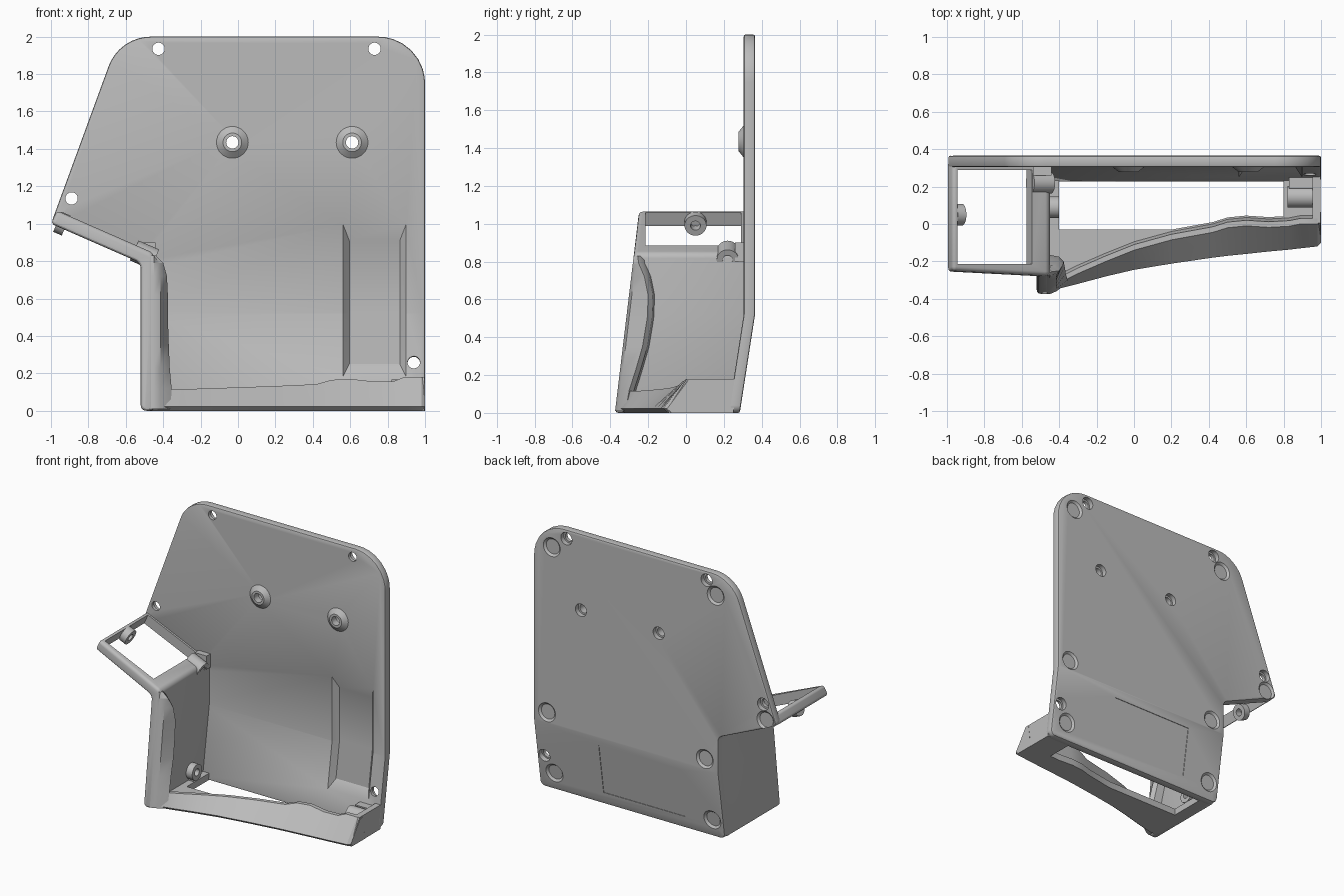
import bpy, bmesh, math
from mathutils import Vector

cube = bpy.data.objects.get("Cube")
if cube:
    bpy.data.objects.remove(cube)

grey = bpy.data.materials.new("plain_grey")
grey.use_nodes = True
grey.diffuse_color = (0.5, 0.5, 0.5, 1)
grey.node_tree.nodes["Principled BSDF"].inputs["Base Color"].default_value = (0.5, 0.5, 0.5, 1)

BEND = 0.52      # height where the back panel folds forward
TILT = 0.155
FRONT, BACK = 0.305, 0.365


def bend(z):
    return max(0, BEND - z) * TILT


def finish(name, bm):
    bmesh.ops.remove_doubles(bm, verts=bm.verts, dist=1e-5)
    bmesh.ops.recalc_face_normals(bm, faces=bm.faces)
    mesh = bpy.data.meshes.new(name)
    bm.to_mesh(mesh)
    bm.free()
    mesh.materials.append(grey)
    obj = bpy.data.objects.new(name, mesh)
    bpy.context.collection.objects.link(obj)
    return obj


def activate(obj):
    bpy.ops.object.select_all(action='DESELECT')
    obj.select_set(True)
    bpy.context.view_layer.objects.active = obj


def smooth(obj):
    activate(obj)
    bpy.ops.object.shade_smooth_by_angle(angle=math.radians(30))


def round_edges(obj, width, segments):
    mod = obj.modifiers.new("round", 'BEVEL')
    mod.width, mod.segments = width, segments
    mod.limit_method, mod.angle_limit = 'ANGLE', math.radians(60)
    activate(obj)
    bpy.ops.object.modifier_apply(modifier=mod.name)


def cut(obj, cutter):
    mod = obj.modifiers.new("cut", 'BOOLEAN')
    mod.operation, mod.solver, mod.object = 'DIFFERENCE', 'EXACT', cutter
    activate(obj)
    bpy.ops.object.modifier_apply(modifier=mod.name)
    bpy.data.objects.remove(cutter)


def rounded(corners, steps=8):
    """Outline of (x, z, radius) corners turned into arcs."""
    out = []
    for i, (x, z, r) in enumerate(corners):
        p = Vector((x, z))
        a = (Vector(corners[i - 1][:2]) - p).normalized()
        b = (Vector(corners[(i + 1) % len(corners)][:2]) - p).normalized()
        if r == 0:
            out.append(p)
            continue
        half = a.angle(b) / 2
        centre = p + (a + b).normalized() * r / math.sin(half)
        t = r / math.tan(half)
        start, end = p + a * t - centre, p + b * t - centre
        out += [centre + start.lerp(end, k / steps).normalized() * r for k in range(steps + 1)]
    return out


def panel(name, outline, front, back):
    """Front outline extruded between two depth functions of z."""
    bm = bmesh.new()
    bm.faces.new([bm.verts.new((p[0], 0, p[1])) for p in outline])
    bmesh.ops.bisect_plane(bm, geom=bm.verts[:] + bm.edges[:] + bm.faces[:],
                           plane_co=(0, 0, BEND), plane_no=(0, 0, 1))
    new = bmesh.ops.extrude_face_region(bm, geom=bm.faces[:])["geom"]
    far = {v for v in new if isinstance(v, bmesh.types.BMVert)}
    for v in bm.verts:
        v.co.y = (back if v in far else front)(v.co.z)
    return finish(name, bm)


def loft(name, rings):
    bm = bmesh.new()
    rows = [[bm.verts.new(p) for p in ring] for ring in rings]
    n = len(rows[0])
    for a, b in zip(rows, rows[1:]):
        for i in range(n):
            bm.faces.new((a[i], a[(i + 1) % n], b[(i + 1) % n], b[i]))
    bm.faces.new(rows[0])
    bm.faces.new(rows[-1])
    return finish(name, bm)


def lathe(name, profile, place, axis, steps=32):
    """Closed (radius, distance) profile turned about an axis through place."""
    bm = bmesh.new()
    vs = [bm.verts.new((r, 0, d)) for r, d in profile]
    edges = [bm.edges.new((vs[i - 1], vs[i])) for i in range(len(vs))
             if profile[i - 1][0] + profile[i][0] > 0]
    bmesh.ops.spin(bm, geom=vs + edges, cent=(0, 0, 0), axis=(0, 0, 1),
                   angle=math.tau, steps=steps, use_merge=True)
    turn = Vector(axis).to_track_quat('Z', 'Y').to_matrix()
    for v in bm.verts:
        v.co = turn @ v.co + Vector(place)
    return finish(name, bm)


def box(name, lo, hi):
    ring = [(0, 0), (1, 0), (1, 1), (0, 1)]
    return loft(name, [[(hi[0] if i else lo[0], hi[1] if j else lo[1], z) for i, j in ring]
                       for z in (lo[2], hi[2])])


# Back panel
back_panel = panel("back_panel", rounded([
    (1, 0, .04), (1, 2, .25), (-.634, 2, .24), (-1, 1, .03), (-.52, .79, .05), (-.52, 0, .04)]),
    lambda z: FRONT - bend(z), lambda z: BACK - bend(z))
round_edges(back_panel, 0.01, 2)

# Tapered pocket in the front of the panel
def pocket_ring(x0, x1, z0, z1, y):
    return [(x, y - bend(z), z) for x, z in
            ((x0, z0), (x1, z0), (x1, BEND), (x1, z1), (x0, z1), (x0, BEND))]
cut(back_panel, loft("pocket_cutter", [
    pocket_ring(.56, .90, .18, 1.0, FRONT - .002), pocket_ring(.595, .865, .25, .91, .345)]))

# Screw holes with counterbores, foot recesses and label recess in the back
studs = [(-.03, 1.435), (.61, 1.435)]
screws = [(-.425, 1.935), (.73, 1.935), (-.89, 1.135), (.94, .25)]
feet = [(.85, 1.84), (-.5, 1.84), (-.91, 1.02), (.89, .6), (-.41, .6), (.87, .13), (-.43, .13)]
def back_cutter(x, z, profile):
    tilt = TILT if z < BEND else 0
    return lathe("back_cutter", profile, (x, BACK - bend(z), z), (0, 1, -tilt))
for x, z in studs + screws:
    cut(back_panel, back_cutter(x, z, [(0, -.1), (.033, -.1), (.033, -.035),
                                       (.046, -.035), (.046, .03), (0, .03)]))
for x, z in feet:
    cut(back_panel, back_cutter(x, z, [(0, -.014), (.055, -.014), (.07, 0), (.07, .02), (0, .02)]))
cut(back_panel, panel("label_cutter", [(-.2, .09), (.47, .09), (.47, .46), (-.2, .46)],
                      lambda z: BACK - .004 - bend(z), lambda z: BACK + .03 - bend(z)))
smooth(back_panel)

# Conical studs on the front
for x, z in studs:
    smooth(lathe("cone_stud", [(.033, .01), (.085, .01), (.085, 0), (.05, -.028), (.033, -.028)],
                 (x, FRONT, z), (0, 1, 0)))

# Left wall and sloping shoulder in one bent band
def wall_front(z):
    return -.25 - (1.05 - z) * .12
side_band = panel("side_band", rounded([
    (-1, 1, .02), (-.52, .79, .05), (-.52, 0, .03), (-.45, 0, 0), (-.45, .843, .04), (-.968, 1.07, .02)]),
    wall_front, lambda z: .34 - bend(z))
round_edges(side_band, 0.02, 3)
slope = Vector((.916, 0, -.4))
normal = Vector((.4, .916))
ends = [Vector((-.975, .99)), Vector((-.575, .814))]
cut(side_band, panel("shoulder_cutter", [
    ends[0] - normal * .06, ends[1] - normal * .06, ends[1] + normal * .14, ends[0] + normal * .14],
    lambda z: -.215, lambda z: .29))
smooth(side_band)

# Scooped lip along the front of the left wall
lip = []
for z, rim_x, rim_y in [(.01, -.36, -.32), (.12, -.355, -.3), (.23, -.365, -.265), (.35, -.37, -.23),
                        (.5, -.375, -.205), (.62, -.375, -.2), (.72, -.38, -.22), (.79, -.4, -.25),
                        (.83, -.44, -.255)]:
    y = wall_front(z)
    lip.append([(-.49, y + .004, z), (-.45, y, z), (min(-.415, rim_x - .02), y + .015, z),
                (rim_x, rim_y, z), (rim_x - .025, rim_y + .025, z), (-.48, rim_y + .04, z)])
smooth(loft("wall_lip", lip))

# Front sill: leans back more toward the right end
sill = []
for x, foot, rim, top in [(-.48, -.352, -.34, .12), (-.42, -.35, -.325, .115), (-.3, -.32, -.265, .115),
                          (-.15, -.28, -.2, .12), (0, -.245, -.14, .125), (.2, -.212, -.085, .132),
                          (.42, -.18, -.045, .142), (.5, -.17, -.02, .165), (.6, -.16, -.01, .17),
                          (.72, -.147, -.018, .157), (.83, -.137, -.012, .157), (.89, -.13, 0, .18),
                          (.98, -.12, 0, .18), (1, -.1, .01, .17)]:
    inner = max(-.03, rim + .055)
    sill.append([(x, foot + .025, 0), (x, foot, .022), (x, rim, top), (x, rim + .03, top),
                 (x, rim + .045, .05), (x, inner, .05), (x, inner, 0)])
smooth(loft("front_sill", sill))

# Right end wall and floor strips beside the bottom opening
end_profile = [(-.09, 0), (-.1, .02), (.005, .18), (.27, .18), (.25, 0)]
loft("right_end_wall", [[(x, y, z) for y, z in end_profile] for x in (.955, .998)])
box("right_floor", (.80, -.05, 0), (.98, .24, .05))
box("left_floor", (-.48, -.3, 0), (-.40, .24, .05))

# Screw bosses
def boss(name, place, axis, length, radius=.058):
    smooth(lathe(name, [(.026, 0), (radius, 0), (radius, length), (.026, length)], place, axis))
boss("lower_left_boss", (-.47, .09, .11), (1, 0, 0), .07)
boss("lower_right_boss", (.82, .145, .11), (1, 0, 0), .15)
boss("shoulder_end_boss", (-.965, .05, 1.01), slope, .05)
boss("shoulder_inner_boss", (-.555, .22, .857), slope, .12)
for name, lo, hi in [("lower_right_boss_web", (.83, .19, .04), (.97, .25, .16)),
                     ("shoulder_boss_web", (-.54, .26, .80), (-.44, .32, .90)),
                     ("lower_left_boss_web", (-.47, .06, .02), (-.41, .12, .06))]:
    box(name, lo, hi)
